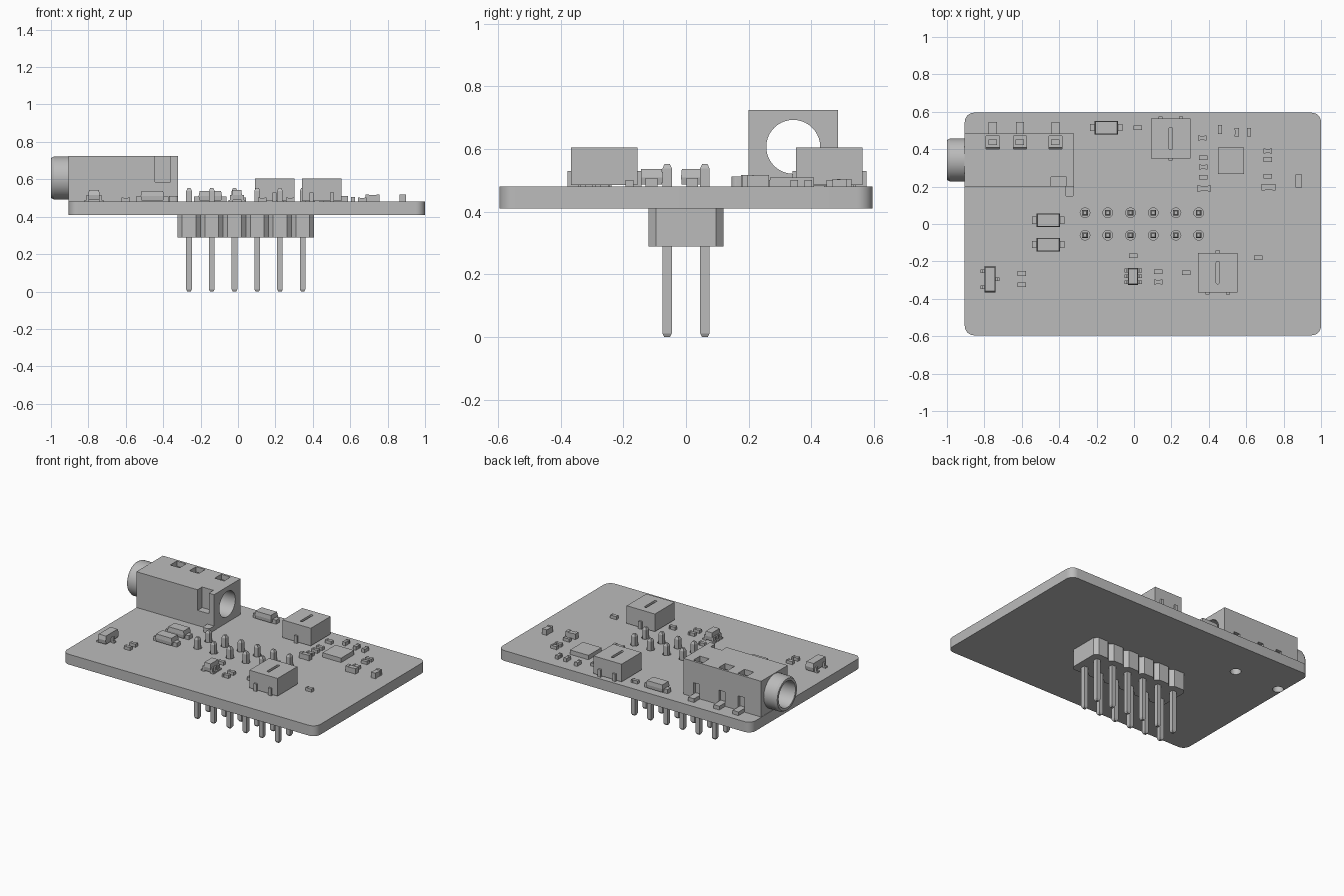
import bpy
import bmesh
from math import cos, sin, pi
from mathutils import Matrix, Vector

old = bpy.data.objects.get("Cube")
if old:
    bpy.data.objects.remove(old, do_unlink=True)

grey = bpy.data.materials.new("plain grey")
grey.use_nodes = True
GREY = (0.5, 0.5, 0.5, 1)
grey.diffuse_color = GREY
grey.node_tree.nodes["Principled BSDF"].inputs["Base Color"].default_value = GREY

BOTTOM, TOP = 0.41, 0.48


def finish(name, bm):
    bmesh.ops.recalc_face_normals(bm, faces=bm.faces)
    mesh = bpy.data.meshes.new(name)
    bm.to_mesh(mesh)
    bm.free()
    mesh.materials.append(grey)
    obj = bpy.data.objects.new(name, mesh)
    bpy.context.collection.objects.link(obj)
    return obj


def add_box(bm, x, y, z):
    """Box from (min, max) pairs."""
    size = [b - a for a, b in (x, y, z)]
    mid = [(a + b) / 2 for a, b in (x, y, z)]
    bmesh.ops.create_cube(bm, matrix=Matrix.Translation(mid) @ Matrix.Diagonal((*size, 1)))


def add_block(bm, x, y, w, d, z0, z1):
    add_box(bm, (x - w / 2, x + w / 2), (y - d / 2, y + d / 2), (z0, z1))


def add_loft(bm, outline, levels, x=0, y=0):
    """Stack scaled copies of an outline; levels are (z, scale)."""
    rings = [[bm.verts.new((x + u * s, y + v * s, z)) for u, v in outline] for z, s in levels]
    n = len(outline)
    for a, b in zip(rings, rings[1:]):
        for i in range(n):
            j = (i + 1) % n
            bm.faces.new((a[i], a[j], b[j], b[i]))
    bm.faces.new(rings[0][::-1])
    bm.faces.new(rings[-1])


def rect(w, d, cut=0, steps=1):
    """Rectangle outline with cut (steps=1) or rounded corners."""
    if not cut:
        return [(-w / 2, -d / 2), (w / 2, -d / 2), (w / 2, d / 2), (-w / 2, d / 2)]
    pts = []
    for k, (sx, sy) in enumerate(((1, 1), (-1, 1), (-1, -1), (1, -1))):
        for i in range(steps + 1):
            a = (k + i / steps) * pi / 2
            pts.append((sx * (w / 2 - cut) + cut * cos(a), sy * (d / 2 - cut) + cut * sin(a)))
    return pts


def add_rod(bm, centre, radius, length, axis="Z", sides=32):
    turn = Matrix.Rotation(pi / 2, 4, "Y") if axis == "X" else Matrix()
    bmesh.ops.create_cone(bm, cap_ends=True, segments=sides, radius1=radius, radius2=radius,
                          depth=length, matrix=Matrix.Translation(centre) @ turn)


def cut(obj, bm):
    """Subtract a cutter mesh and throw the cutter away."""
    cutter = finish("cutter", bm)
    cutter.hide_render = True
    mod = obj.modifiers.new("cut", "BOOLEAN")
    mod.operation = "DIFFERENCE"
    mod.solver = "EXACT"
    mod.object = cutter
    bpy.context.view_layer.objects.active = obj
    bpy.ops.object.modifier_apply(modifier=mod.name)
    bpy.data.objects.remove(cutter, do_unlink=True)


def smooth(obj):
    bpy.ops.object.select_all(action="DESELECT")
    obj.select_set(True)
    bpy.context.view_layer.objects.active = obj
    bpy.ops.object.shade_smooth_by_angle(angle=pi / 6)


PITCH = 0.1215
columns = [0.042 + PITCH * (i - 2.5) for i in range(6)]
rows = (-0.06, 0.06)

# Circuit board with rounded corners, pin holes and two peg holes
bm = bmesh.new()
add_loft(bm, rect(1.905, 1.19, 0.05, 8), [(BOTTOM, 1), (TOP, 1)], x=0.0475)
board = finish("circuit_board", bm)
bm = bmesh.new()
for x in columns:
    for y in rows:
        add_rod(bm, (x, y, 0.45), 0.026, 0.2, sides=16)
for x in (-0.87, -0.53):
    add_rod(bm, (x, 0.34, 0.45), 0.034, 0.2)
cut(board, bm)
smooth(board)

# Pin header: a row of cut-corner blocks and two rows of pointed pins
bm = bmesh.new()
for x in columns:
    add_loft(bm, rect(PITCH, 0.24, 0.024), [(0.29, 1), (BOTTOM, 1)], x)
finish("header_housing", bm)
bm = bmesh.new()
for x in columns:
    for y in rows:
        add_loft(bm, rect(0.03, 0.03), [(0, 0.6), (0.012, 1), (0.538, 1), (0.553, 0.55)], x, y)
finish("header_pins", bm)

# Audio socket body: bored through, with top windows, rear slots and a corner notch
LUGS = (-0.755, -0.61, -0.42)
BORE = Vector((-0.6, 0.342, 0.607))
bm = bmesh.new()
add_box(bm, (-0.905, -0.32), (0.2, 0.485), (0.482, 0.725))
socket = finish("socket_body", bm)
bm = bmesh.new()
add_rod(bm, BORE, 0.086, 1.2, "X", 40)
cut(socket, bm)
bm = bmesh.new()
for x in LUGS:
    add_block(bm, x, 0.435, 0.07, 0.07, 0.66, 0.8)
    add_block(bm, x, 0.485, 0.046, 0.04, 0.47, 0.58)
add_box(bm, (-0.445, -0.36), (0.1, 0.25), (0.585, 0.8))
cut(socket, bm)
smooth(socket)

# Spring contacts inside the socket windows and solder lugs at its foot
bm = bmesh.new()
for x in LUGS:
    add_block(bm, x, 0.437, 0.045, 0.03, 0.655, 0.7)
    add_box(bm, (x - 0.022, x + 0.022), (0.44, 0.545), (TOP, 0.505))
add_loft(bm, rect(0.05, 0.1, 0.016, 4), [(TOP, 1), (0.512, 1)], -0.345, 0.195)
finish("socket_contacts", bm)

# Round socket barrel, a revolved ring section
bm = bmesh.new()
section = [(-0.9, 0.086), (-0.9, 0.115), (-0.985, 0.115), (-1, 0.106), (-1, 0.09), (-0.99, 0.086)]
ring = [bm.verts.new((x, BORE.y, BORE.z + r)) for x, r in section]
edges = [bm.edges.new((ring[i - 1], ring[i])) for i in range(len(ring))]
bmesh.ops.spin(bm, geom=ring + edges, cent=BORE, axis=(1, 0, 0), angle=2 * pi, steps=40,
               use_merge=True)
bmesh.ops.remove_doubles(bm, verts=bm.verts, dist=0.0001)
smooth(finish("socket_barrel", bm))


# Square connectors with a slotted top and three feet
def connector(name, x, y, way):
    bm = bmesh.new()
    add_block(bm, x, y, 0.212, 0.212, 0.485, 0.605)
    obj = finish(name, bm)
    bm = bmesh.new()
    add_loft(bm, rect(0.018, 0.12, 0.008, 4), [(0.585, 1), (0.7, 1)], x, y)
    cut(obj, bm)
    bm = bmesh.new()
    for dx, side in ((-0.055, 1), (0.055, 1), (0, -1)):
        add_block(bm, x + dx * way, y + side * way * 0.1, 0.022, 0.036, TOP, 0.53)
    finish(name + "_feet", bm)


connector("rear_connector", 0.196, 0.457, 1)
connector("front_connector", 0.448, -0.26, -1)

# Flat square chip
bm = bmesh.new()
add_block(bm, 0.518, 0.338, 0.14, 0.14, TOP, 0.51)
finish("square_chip", bm)

# Moulded diodes: tapered body on a wide lead strip
bm = bmesh.new()
for x, y in ((-0.148, 0.515), (-0.458, 0.02), (-0.458, -0.11)):
    add_loft(bm, rect(0.125, 0.072), [(0.487, 0.93), (0.51, 1), (0.537, 0.92)], x, y)
    add_block(bm, x, y, 0.175, 0.038, TOP, 0.508)
finish("diodes", bm)


# Small leaded packages: raised body with stepped legs
def package(name, x, y, w, d, legs):
    bm = bmesh.new()
    add_loft(bm, rect(w, d), [(0.488, 0.94), (0.515, 1), (0.543, 0.9)], x, y)
    for side, dy in legs:
        add_block(bm, x + side * (w / 2 + 0.004), y + dy, 0.014, 0.02, TOP, 0.515)
        add_block(bm, x + side * (w / 2 + 0.012), y + dy, 0.018, 0.02, TOP, 0.49)
    finish(name, bm)


package("transistor", -0.77, -0.295, 0.06, 0.14, ((1, 0), (-1, 0.043), (-1, -0.043)))
package("six_leg_chip", -0.005, -0.28, 0.052, 0.09,
        [(s, dy) for s in (-1, 1) for dy in (-0.032, 0, 0.032)])

# Tiny chip parts: ends slightly taller than the middle
tall = [(0.375, 0.19, 0.075, 0.03), (0.72, 0.197, 0.075, 0.035), (0.88, 0.23, 0.035, 0.07)]
along_x = [(0.02, 0.515), (0.365, 0.46), (0.37, 0.355), (0.37, 0.305), (0.37, 0.25),
           (0.715, 0.39), (0.715, 0.345), (0.715, 0.255), (-0.6, -0.265), (-0.6, -0.325),
           (-0.005, -0.17), (0.13, -0.255), (0.13, -0.31), (0.28, -0.26), (0.665, -0.18)]
along_y = [(0.46, 0.505), (0.55, 0.49), (0.615, 0.49)]
parts = [(*p, 0.038) for p in tall]
parts += [(x, y, 0.046, 0.025, 0.022) for x, y in along_x]
parts += [(x, y, 0.023, 0.046, 0.025) for x, y in along_y]
bm = bmesh.new()
for x, y, w, d, h in parts:
    add_block(bm, x, y, w * 0.9, d * 0.9, TOP, TOP + h * 0.92)
    for s in (-1, 1):
        if w > d:
            add_block(bm, x + s * w * 0.38, y, w * 0.24, d, TOP, TOP + h)
        else:
            add_block(bm, x, y + s * d * 0.38, w, d * 0.24, TOP, TOP + h)
finish("chip_components", bm)
